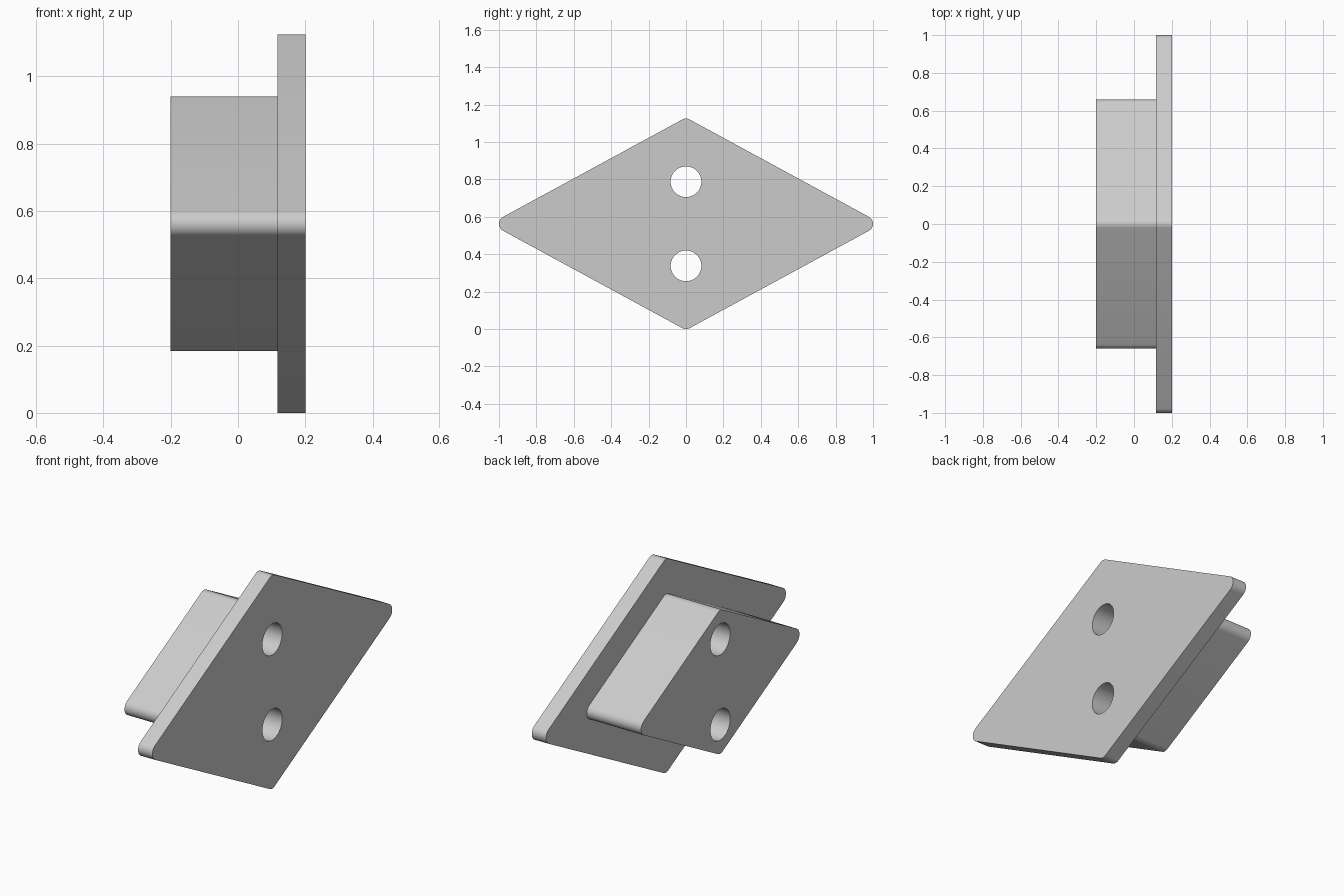
import bpy
import bmesh
from math import sin, cos, atan2, pi, radians
from mathutils import Matrix

cube = bpy.data.objects.get("Cube")
if cube:
    bpy.data.objects.remove(cube, do_unlink=True)

MID_Z = 0.5625
CORNER_R = 0.0425
HOLE_R = 0.082
HOLE_OFFSET = 0.225
ARC_STEPS = 12

grey = bpy.data.materials.new("light_grey")
grey.use_nodes = True
grey.diffuse_color = (0.6, 0.6, 0.6, 1)
grey.node_tree.nodes["Principled BSDF"].inputs["Base Color"].default_value = (0.6, 0.6, 0.6, 1)


def add_object(name, bm):
    bmesh.ops.recalc_face_normals(bm, faces=bm.faces)
    mesh = bpy.data.meshes.new(name)
    bm.to_mesh(mesh)
    bm.free()
    mesh.materials.append(grey)
    obj = bpy.data.objects.new(name, mesh)
    bpy.context.collection.objects.link(obj)
    return obj


def rounded_rhombus(half_y, half_z):
    """Outline points: four arcs around the inset rhombus corners."""
    cy, cz = half_y - CORNER_R, half_z - CORNER_R
    tilt = atan2(cz, cy)
    spans = [pi / 2 - tilt, tilt] * 2
    points = []
    for i, half_span in enumerate(spans):
        mid = i * pi / 2
        for k in range(ARC_STEPS + 1):
            a = mid + half_span * (2 * k / ARC_STEPS - 1)
            points.append((cy * cos(mid) + CORNER_R * cos(a),
                           cz * sin(mid) + CORNER_R * sin(a)))
    return points


def rhombus_prism(name, x0, x1, half_y, half_z):
    bm = bmesh.new()
    face = bm.faces.new([bm.verts.new((x0, y, MID_Z + z))
                         for y, z in rounded_rhombus(half_y, half_z)])
    grown = bmesh.ops.extrude_face_region(bm, geom=[face], use_keep_orig=True)
    moved = [v for v in grown["geom"] if isinstance(v, bmesh.types.BMVert)]
    bmesh.ops.translate(bm, verts=moved, vec=(x1 - x0, 0, 0))
    return add_object(name, bm)


# Two through holes, one above the other
bm = bmesh.new()
for side in (-1, 1):
    bmesh.ops.create_cone(
        bm, cap_ends=True, segments=64, radius1=HOLE_R, radius2=HOLE_R, depth=1,
        matrix=Matrix.Translation((0, 0, MID_Z + side * HOLE_OFFSET))
        @ Matrix.Rotation(pi / 2, 4, "Y"))
cutter = add_object("hole_cutter", bm)
cutter.hide_render = True

# Flange plate and the smaller block behind it
parts = [
    rhombus_prism("flange_plate", 0.117, 0.2, 1.0, MID_Z),
    rhombus_prism("mounting_block", -0.2, 0.117, 0.66, 0.378),
]

# Drill the holes and shade the rounded corners
for part in parts:
    drill = part.modifiers.new("holes", "BOOLEAN")
    drill.operation = "DIFFERENCE"
    drill.solver = "EXACT"
    drill.object = cutter
    bpy.ops.object.select_all(action="DESELECT")
    part.select_set(True)
    bpy.context.view_layer.objects.active = part
    bpy.ops.object.modifier_apply(modifier=drill.name)
    bpy.ops.object.shade_smooth_by_angle(angle=radians(30))

bpy.data.objects.remove(cutter, do_unlink=True)
